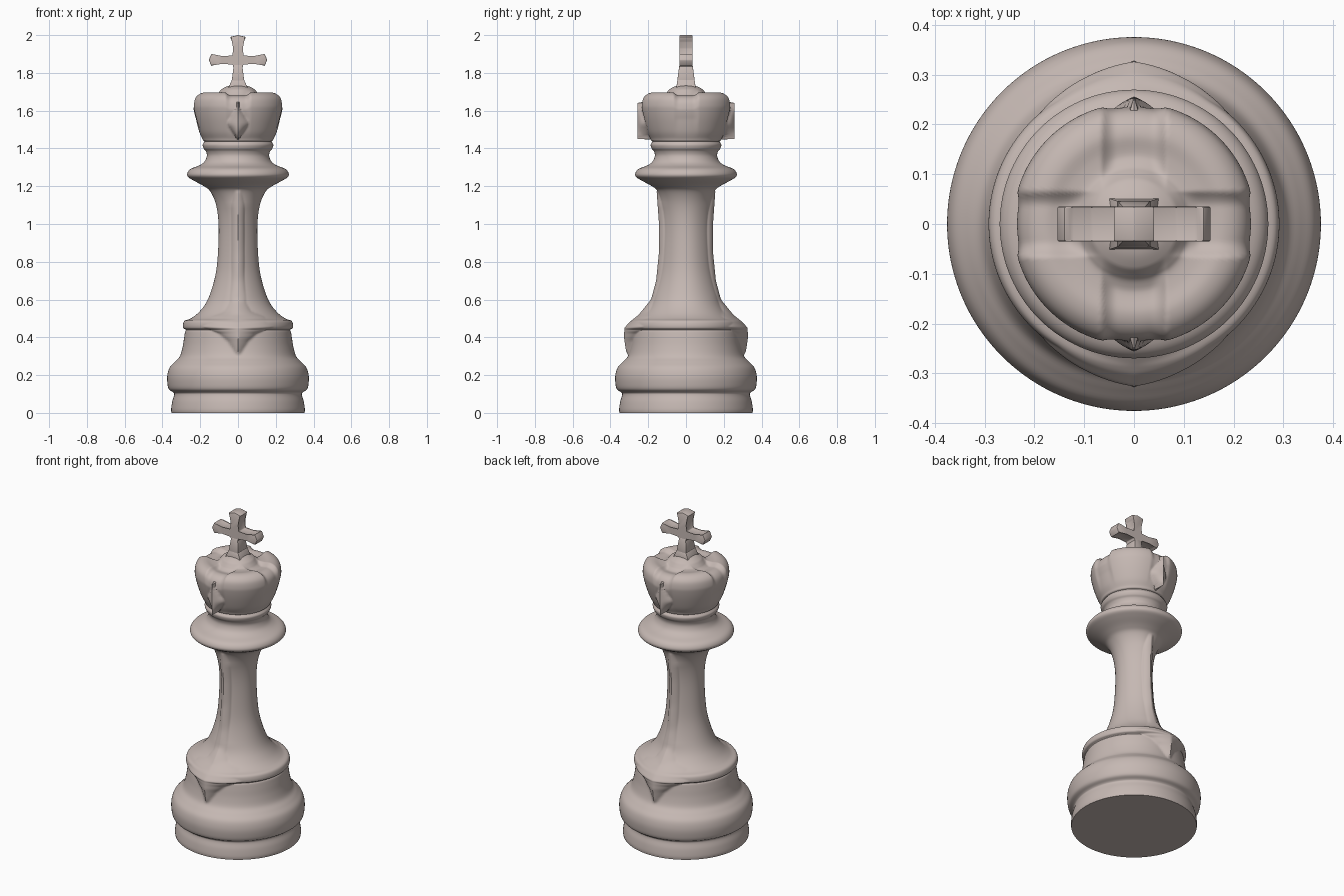
import bpy, bmesh, math

if "Cube" in bpy.data.objects:
    bpy.data.objects.remove(bpy.data.objects["Cube"])

stone = bpy.data.materials.new("warm grey stone")
stone.diffuse_color = (0.56, 0.48, 0.45, 1)
stone.use_nodes = True
stone.node_tree.nodes["Principled BSDF"].inputs["Base Color"].default_value = stone.diffuse_color


def finish(bm, name, angle):
    bmesh.ops.recalc_face_normals(bm, faces=bm.faces)
    me = bpy.data.meshes.new(name)
    bm.to_mesh(me)
    bm.free()
    me.materials.append(stone)
    ob = bpy.data.objects.new(name, me)
    bpy.context.collection.objects.link(ob)
    bpy.ops.object.select_all(action='DESELECT')
    ob.select_set(True)
    bpy.context.view_layer.objects.active = ob
    bpy.ops.object.shade_smooth_by_angle(angle=math.radians(angle))
    return ob


def lerp_table(table, z):
    # table of (z, value) pairs
    if z <= table[0][0]:
        return table[0][1]
    for (z0, v0), (z1, v1) in zip(table, table[1:]):
        if z <= z1:
            return v0 + (v1 - v0) * (z - z0) / (z1 - z0)
    return table[-1][1]


def smooth_profile(pts, steps):
    # Catmull-Rom curve through (r, z) points
    p = [pts[0]] + pts + [pts[-1]]
    out = []
    for i in range(1, len(p) - 2):
        for s in range(steps):
            t = s / steps
            out.append(tuple(
                0.5 * (2 * b + (c - a) * t + (2 * a - 5 * b + 4 * c - d) * t * t
                       + (3 * b - a - 3 * c + d) * t ** 3)
                for a, b, c, d in zip(p[i - 1], p[i], p[i + 1], p[i + 2])))
    return out + [pts[-1]]


def lathe(name, pts, shape, seg=192, steps=5, angle=45):
    # turned part whose radius and height are modified by shape(r, z, angle)
    bm = bmesh.new()
    rows = []
    for r, z in smooth_profile(pts, steps):
        row = []
        for i in range(seg):
            a = 2 * math.pi * i / seg
            rr, zz = shape(r, z, a)
            row.append(bm.verts.new((rr * math.cos(a), rr * math.sin(a), zz)))
        rows.append(row)
    for lo, hi in zip(rows, rows[1:]):
        for i in range(seg):
            j = (i + 1) % seg
            bm.faces.new((lo[i], lo[j], hi[j], hi[i]))
    bm.faces.new(rows[0][::-1])
    bm.faces.new(rows[-1])
    return finish(bm, name, angle)


# Base, column and collar, with a raised rib and leaf on front and back
body = [(.352, 0), (.354, .02), (.348, .06), (.338, .095), (.342, .108), (.366, .125),
        (.374, .16), (.374, .2), (.362, .24), (.335, .27), (.308, .30), (.293, .35),
        (.285, .40), (.28, .43), (.276, .44), (.29, .449), (.291, .47), (.282, .488),
        (.25, .50), (.21, .53), (.17, .58), (.14, .65), (.115, .75), (.104, .87),
        (.102, 1.0), (.115, 1.1), (.145, 1.17), (.18, 1.2), (.235, 1.23), (.265, 1.25),
        (.268, 1.27), (.25, 1.292), (.205, 1.31), (.178, 1.33), (.165, 1.36),
        (.17, 1.385), (.182, 1.40), (.187, 1.42), (.178, 1.435), (.172, 1.45)]
ridge = [(.29, .30), (.33, .318), (.40, .328), (.45, .326), (.48, .30), (.52, .25),
         (.6, .185), (.7, .158), (.85, .143), (1.0, .143), (1.1, .15), (1.17, .155), (1.2, .15)]
width = [(.285, .001), (.34, .03), (.38, .055), (.42, .10), (.455, .19), (.475, .15),
         (.51, .14), (.535, .07), (.58, .04), (.7, .03), (1.1, .03), (1.19, .015)]
flute = [(.5, 0), (.62, 1), (1.1, 1), (1.19, 0)]


def body_shape(r, z, a):
    c = abs(math.cos(a))
    x = r * c
    # soft swelling of the column towards front and back
    base = r + .02 * lerp_table(flute, z) * math.exp(-(c / .55) ** 2)
    if .285 < z < 1.19:
        w = lerp_table(width, z)
        lift = max(0, lerp_table(ridge, z) - base)
        if x < w:
            base += lift * (1 - x / w) ** .8
    return base, z


lathe("base_and_column", body, body_shape)

# Crown with four rounded lobes, grooves between them and diamond ornaments
crown = [(.165, 1.435), (.183, 1.44), (.19, 1.455), (.208, 1.49), (.228, 1.55), (.24, 1.60),
         (.243, 1.63), (.236, 1.665), (.215, 1.688), (.185, 1.697), (.15, 1.692),
         (.12, 1.692), (.105, 1.70), (.085, 1.715), (.06, 1.728), (.03, 1.735), (.004, 1.736)]
diamond = [(1.45, .0), (1.53, .06), (1.62, .012), (1.66, .0)]


def crown_shape(r, z, a):
    x, y = abs(r * math.cos(a)), abs(r * math.sin(a))
    d = min(x, y)
    # sunken straps fading out at the bottom and at the central dome
    fade = min(1, max(0, (z - 1.46) / .1)) * min(1, max(0, (r - .09) / .05))
    k = fade * (1 - min(1, max(0, (d - .035) / .03)) ** 2)
    rr = r * (1 - .035 * k)
    zz = z - (.018 * k if z > 1.64 else .018 * k * max(0, (z - 1.55) / .09))
    w = lerp_table(diamond, z)
    if w > 0 and x < w and r > .17 and z < 1.66:
        rr += max(0, .256 - rr) * (1 - x / w) ** .7
    return rr, zz


lathe("crown", crown, crown_shape)


# Cross on top
def prism(name, outline, depth, bevel):
    # outline in (x, z), depth is a function of z giving half thickness
    bm = bmesh.new()
    f = [bm.verts.new((x, -depth(z), z)) for x, z in outline]
    b = [bm.verts.new((x, depth(z), z)) for x, z in outline]
    bm.faces.new(f)
    bm.faces.new(b[::-1])
    n = len(f)
    for i in range(n):
        bm.faces.new((f[i], b[i], b[(i + 1) % n], f[(i + 1) % n]))
    bmesh.ops.bevel(bm, geom=bm.edges[:], offset=bevel, segments=2, profile=.5,
                    affect='EDGES')
    return finish(bm, name, 40)


right = [(.021, 1.82), (.026, 1.848), (.085, 1.852), (.125, 1.845), (.14, 1.836),
         (.155, 1.868), (.14, 1.902), (.125, 1.893), (.085, 1.885), (.026, 1.888),
         (.021, 1.93), (.028, 1.965), (.042, 1.99)]
outline = right + [(0, 2.0)] + [(-x, z) for x, z in reversed(right)]
prism("cross", outline, lambda z: .035, .004)
stem = [(.055, 1.71), (.033, 1.76), (.022, 1.84)]
for (x0, z0), (x1, z1) in zip(stem, stem[1:]):
    prism("cross_stem", [(x0, z0), (x1, z1 + .002), (-x1, z1 + .002), (-x0, z0)],
          lambda z: .035 + .018 * max(0, (1.84 - z) / .13), .001)
